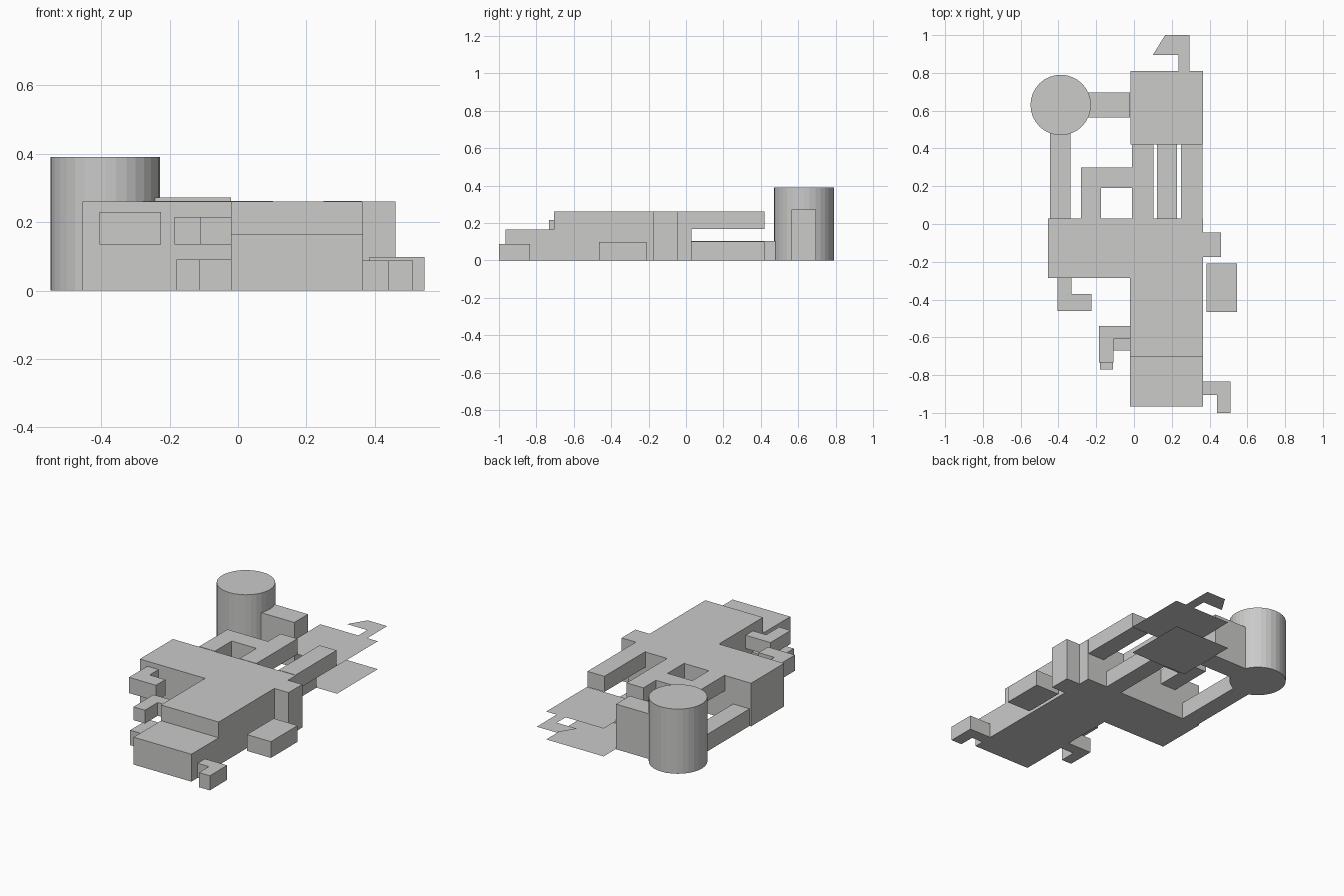
import bpy, bmesh, math

if "Cube" in bpy.data.objects:
    bpy.data.objects.remove(bpy.data.objects["Cube"])

grey = bpy.data.materials.new("warm_grey")
grey.diffuse_color = (0.6, 0.595, 0.59, 1)
grey.use_nodes = True
grey.node_tree.nodes["Principled BSDF"].inputs["Base Color"].default_value = grey.diffuse_color


def finish(name, bm):
    mesh = bpy.data.meshes.new(name)
    bm.to_mesh(mesh)
    bm.free()
    mesh.materials.append(grey)
    obj = bpy.data.objects.new(name, mesh)
    bpy.context.collection.objects.link(obj)
    return obj


def prism(name, outline, z0, z1):
    """Extrude a plan outline from z0 to z1; equal heights give a flat sheet."""
    bm = bmesh.new()
    face = bm.faces.new([bm.verts.new((x, y, z0)) for x, y in outline])
    if z1 > z0:
        res = bmesh.ops.extrude_face_region(bm, geom=[face], use_keep_orig=True)
        top = [v for v in res["geom"] if isinstance(v, bmesh.types.BMVert)]
        bmesh.ops.translate(bm, verts=top, vec=(0, 0, z1 - z0))
        bmesh.ops.recalc_face_normals(bm, faces=bm.faces[:])
    return finish(name, bm)


def box(name, x0, x1, y0, y1, z0, z1):
    return prism(name, [(x0, y0), (x1, y0), (x1, y1), (x0, y1)], z0, z1)


# Main buildings
box("main_hall", -0.02, 0.365, -0.705, 0.03, 0, 0.26)
box("front_hall", -0.02, 0.365, -0.965, -0.705, 0, 0.165)
box("left_wing", -0.455, -0.02, -0.285, 0.03, 0, 0.26)
box("right_porch", 0.365, 0.46, -0.175, -0.045, 0, 0.26)
box("detached_block", 0.385, 0.545, -0.465, -0.21, 0, 0.098)

# Bent side passages
prism("front_right_passage", [(0.365, -0.905), (0.44, -0.905), (0.44, -1), (0.512, -1),
                              (0.512, -0.835), (0.365, -0.835)], 0, 0.088)
prism("left_wing_passage", [(-0.405, -0.46), (-0.225, -0.46), (-0.225, -0.37),
                            (-0.33, -0.37), (-0.33, -0.285), (-0.405, -0.285)], 0.135, 0.23)
prism("upper_left_passage", [(-0.185, -0.732), (-0.108, -0.732), (-0.108, -0.61),
                             (-0.02, -0.61), (-0.02, -0.54), (-0.185, -0.54)], 0.135, 0.215)
prism("lower_left_passage", [(-0.18, -0.77), (-0.112, -0.77), (-0.112, -0.67),
                             (-0.02, -0.67), (-0.02, -0.6), (-0.18, -0.6)], 0, 0.09)

# Rear passages
prism("rear_bent_bridge", [(-0.28, 0.03), (-0.175, 0.03), (-0.175, 0.19),
                           (-0.01, 0.19), (-0.01, 0.3), (-0.28, 0.3)], 0.168, 0.262)
box("rear_bridge_left", -0.01, 0.102, 0.03, 0.42, 0.168, 0.262)
box("rear_bridge_right", 0.25, 0.363, 0.03, 0.42, 0.168, 0.262)
box("rear_low_passage", 0.122, 0.228, 0.03, 0.42, 0, 0.1)
box("tower_passage", -0.445, -0.335, 0.03, 0.5, 0, 0.103)

# Rear platform: floor and roof sheets only, with a thin hooked tail
for name, z in (("rear_floor", 0.0), ("rear_roof", 0.168)):
    box(name, -0.018, 0.365, 0.422, 0.81, z, z)
prism("rear_tail", [(0.235, 0.81), (0.295, 0.81), (0.295, 1), (0.165, 1),
                    (0.1, 0.895), (0.235, 0.895)], 0.168, 0.168)

# Connector between tower and platform
box("tower_connector", -0.26, -0.02, 0.565, 0.695, 0, 0.272)

# Round tower
bm = bmesh.new()
bmesh.ops.create_cone(bm, cap_ends=True, segments=32, radius1=0.16, radius2=0.16, depth=0.39)
bmesh.ops.translate(bm, verts=bm.verts[:], vec=(-0.388, 0.63, 0.195))
finish("round_tower", bm)
